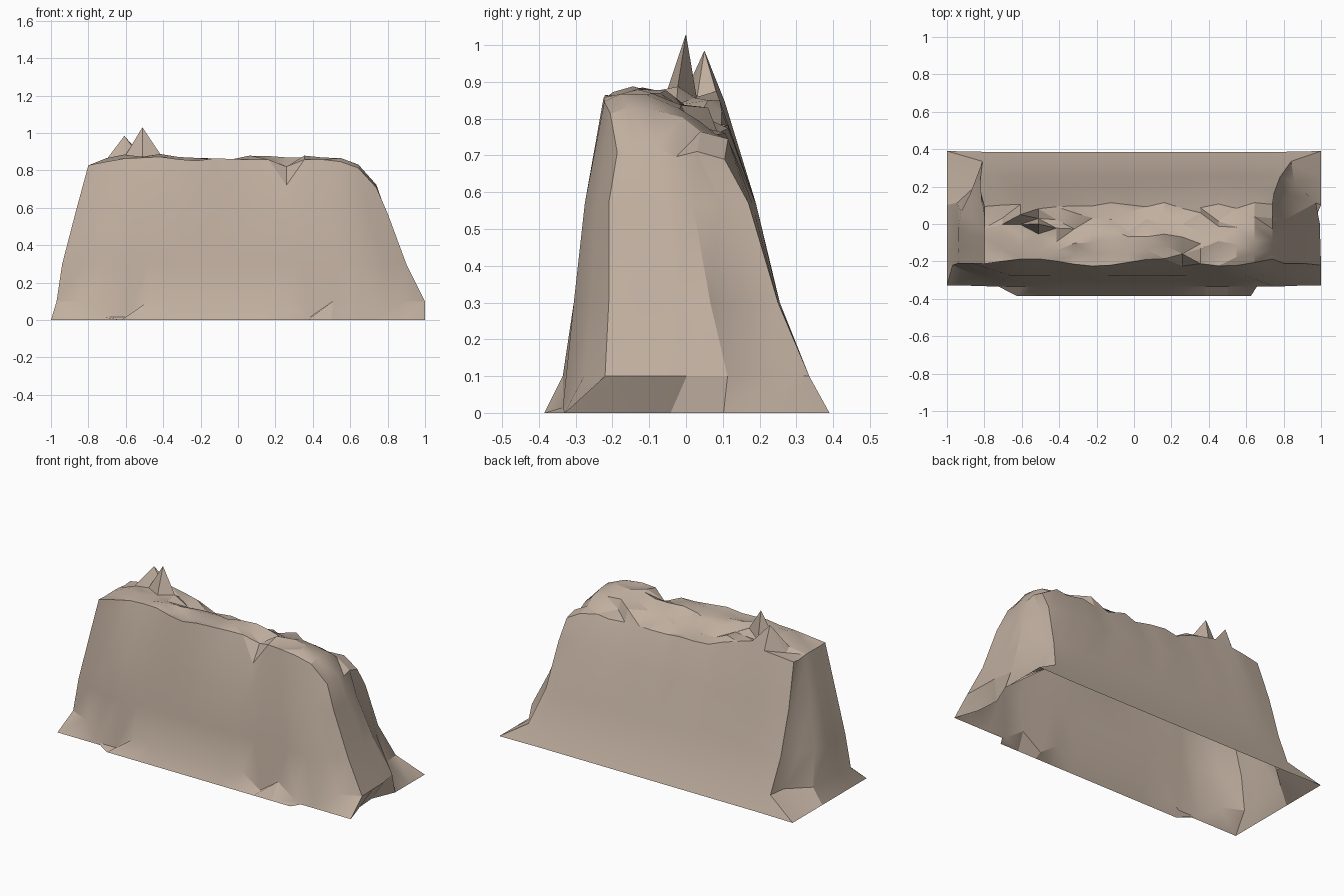
import bpy, bmesh, math, random

if "Cube" in bpy.data.objects:
    bpy.data.objects.remove(bpy.data.objects["Cube"], do_unlink=True)
random.seed(4)

# One stone colour
stone = bpy.data.materials.new("warm_stone")
stone.use_nodes = True
colour = (0.53, 0.43, 0.35, 1)
stone.diffuse_color = colour
bsdf = stone.node_tree.nodes["Principled BSDF"]
bsdf.inputs["Base Color"].default_value = colour
bsdf.inputs["Roughness"].default_value = 0.9


def lerp(a, b, t):
    return a + (b - a) * t


def curve(points, x):
    """Piecewise linear profile lookup."""
    for (x0, y0), (x1, y1) in zip(points, points[1:]):
        if x <= x1:
            return lerp(y0, y1, max(0, (x - x0) / (x1 - x0)))
    return points[-1][1]


# Cliff outline at each level, from the ground to the rim
HEIGHT = [0, 0.1, 0.3, 0.57]
LEFT = [-1, -0.97, -0.94, -0.87, -0.8]
RIGHT = [1, 1, 0.9, 0.8, 0.74]
FRONT = [-0.385, -0.335, -0.305, -0.275, -0.205]
BACK = [0.385, 0.335, 0.255, 0.19, 0.1]
FRONT_END = [-0.32, -0.22, -0.21, -0.21, -0.2]
BACK_END = [0.39, 0.335, 0.25, 0.17, 0.1]
RIM = [(-0.8, 0.84), (-0.62, 0.875), (-0.4, 0.885), (-0.25, 0.86), (-0.1, 0.88),
       (0, 0.87), (0.5, 0.87), (0.63, 0.84), (0.74, 0.72)]
NU, NV, TOP = 16, 5, 4
# How far the end walls fold inward at the back, by (row, level)
FOLD = {(3, 1): 0.02, (4, 1): 0.13, (5, 1): 0.16, (3, 2): 0.01, (4, 2): 0.06,
        (5, 2): 0.12, (4, 3): 0.05, (5, 3): 0.05}
# Undercut below the foot of the left end
UNDERCUT = {1: 0.05, 2: 0.06}
# Spires, the front gully and the back ledge bumps: grid cell -> y, z
SPIRES = {(3, 3): (0, 1.03), (2, 4): (0.05, 0.985), (11, 0): (-0.225, 0.72),
          (11, 1): (-0.16, 0.82), (12, 4): (0.06, 0.83), (8, 4): (0.06, 0.78),
          (5, 4): (0.06, 0.85)}
# Columns where the front foot spreads into a flat lip
LIP = (2, 3, 11, 13, 14)


def point(i, j, k):
    t, v = i / NU, j / NV
    u = 2 * t - 1
    end = max(0, (abs(u) - 0.75) / 0.25)
    front = lerp(FRONT[k], FRONT_END[k], end)
    if k == 0 and abs(u) > 0.64:
        front = -0.33
    if k == TOP:
        front += 0.02 * math.sin(7 * u)
    x = lerp(LEFT[k], RIGHT[k], t)
    y = lerp(front, lerp(BACK[k], BACK_END[k], end), v)
    if k == 0 and j == 0 and i in (2, NU - 2):
        x = math.copysign(0.66, u)
    if end == 1:
        depth = FOLD.get((j, k), 0)
        if k == 0 and u > 0:
            depth = UNDERCUT.get(j, 0)
        if 0 < k < TOP and 0 < j < NV:
            depth += random.uniform(0, 0.015)
        x -= math.copysign(depth, u)
    # Keep the back wall columns inside the folded corner
    if j == NV and abs(u) == 0.875:
        x -= math.copysign(FOLD.get((j, k), 0) * 0.5, u)
    if k < TOP:
        z = HEIGHT[k]
        if k == 1 and j == 0 and i in LIP:
            z = 0.015
    else:
        z = curve(RIM, x)
        drop = curve([(-0.45, 0.01), (-0.15, 0.1), (0.6, 0.11), (0.74, 0.02)], x)
        z -= drop * max(0, (v - 0.4) / 0.6)
        if j > 0:
            z += random.uniform(-0.02, 0.01)
            y += random.uniform(-0.02, 0.02)
        else:
            z -= 0.012
        y, z = SPIRES.get((i, j), (y, z))
    return x, y, z


# Cliff body: lofted walls, open underneath, with an uneven top
bm = bmesh.new()
grid = {}


def vert(i, j, k):
    if (i, j, k) not in grid:
        grid[i, j, k] = bm.verts.new(point(i, j, k))
    return grid[i, j, k]


ring = ([(i, 0) for i in range(NU)] + [(NU, j) for j in range(NV)]
        + [(i, NV) for i in range(NU, 0, -1)] + [(0, j) for j in range(NV, 0, -1)])
for a, b in zip(ring, ring[1:] + ring[:1]):
    for k in range(TOP):
        bm.faces.new([vert(*a, k), vert(*b, k), vert(*b, k + 1), vert(*a, k + 1)])
top_faces = []
for i in range(NU):
    for j in range(NV):
        corners = [(i, j), (i + 1, j), (i + 1, j + 1), (i, j + 1)]
        top_faces.append(bm.faces.new([vert(*c, TOP) for c in corners]))
bmesh.ops.triangulate(bm, faces=top_faces)
bmesh.ops.recalc_face_normals(bm, faces=bm.faces)

mesh = bpy.data.meshes.new("cliff_body")
bm.to_mesh(mesh)
bm.free()
mesh.materials.append(stone)
cliff = bpy.data.objects.new("cliff_body", mesh)
bpy.context.collection.objects.link(cliff)
bpy.ops.object.select_all(action='DESELECT')
cliff.select_set(True)
bpy.context.view_layer.objects.active = cliff
bpy.ops.object.shade_smooth_by_angle(angle=math.radians(25))
